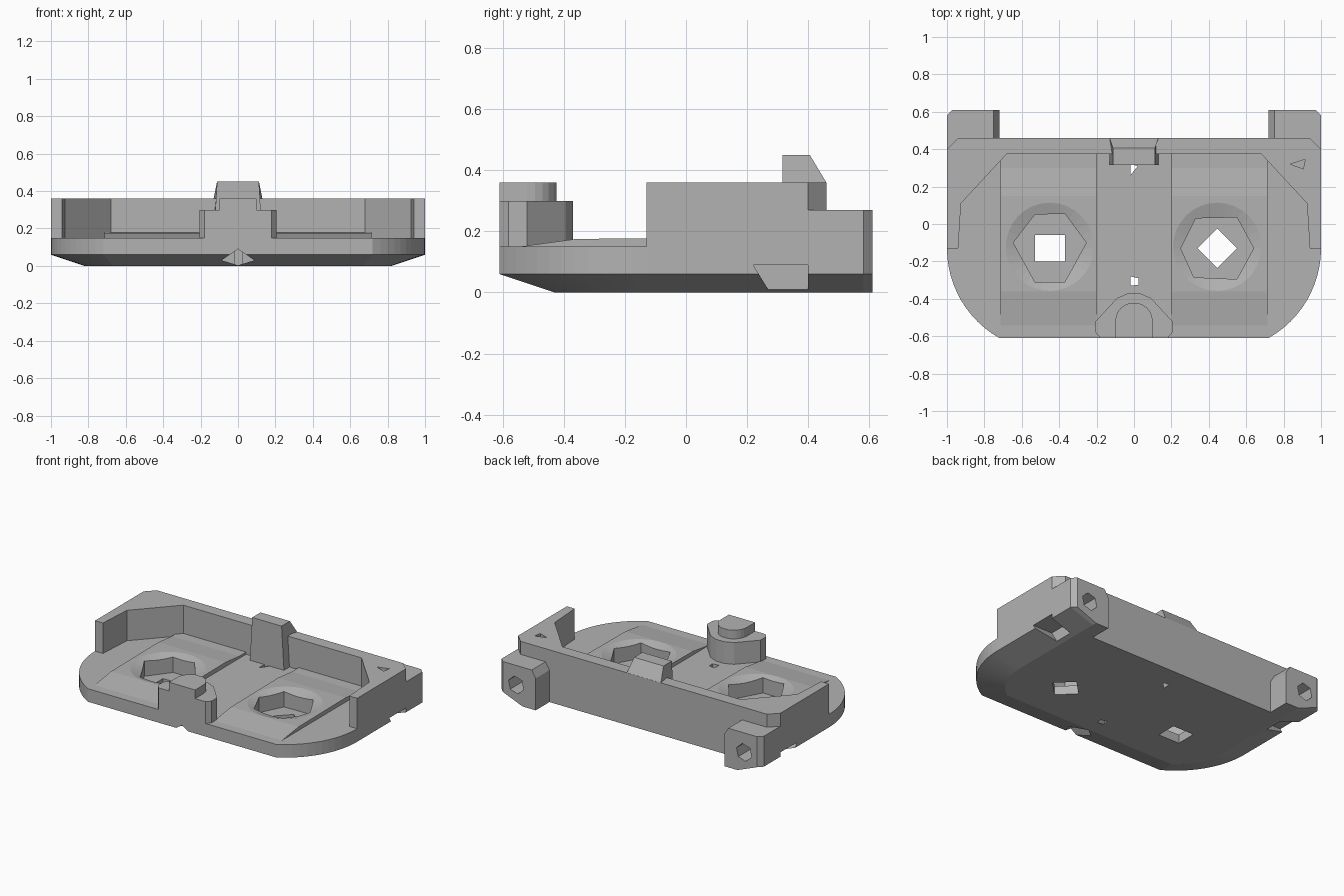
import bpy, bmesh, math

if "Cube" in bpy.data.objects:
    bpy.data.objects.remove(bpy.data.objects["Cube"])

grey = bpy.data.materials.new("light grey plastic")
grey.diffuse_color = (0.45, 0.45, 0.45, 1)
grey.use_nodes = True
grey.node_tree.nodes["Principled BSDF"].inputs["Base Color"].default_value = grey.diffuse_color


def loft(name, loops):
    """Closed solid through equal-length loops of 3D points."""
    bm = bmesh.new()
    rings = [[bm.verts.new(p) for p in loop] for loop in loops]
    n = len(rings[0])
    for a, b in zip(rings, rings[1:]):
        for i in range(n):
            j = (i + 1) % n
            bm.faces.new((a[i], a[j], b[j], b[i]))
    bm.faces.new(rings[0][::-1])
    bm.faces.new(rings[-1])
    bmesh.ops.recalc_face_normals(bm, faces=bm.faces[:])
    me = bpy.data.meshes.new(name)
    bm.to_mesh(me)
    bm.free()
    me.materials.append(grey)
    ob = bpy.data.objects.new(name, me)
    bpy.context.collection.objects.link(ob)
    return ob


def prism(name, pts, a, b, axis="z"):
    """Extrude a 2D outline between a and b along an axis."""
    put = {"x": lambda p, t: (t, p[0], p[1]),
           "y": lambda p, t: (p[0], t, p[1]),
           "z": lambda p, t: (p[0], p[1], t)}[axis]
    return loft(name, [[put(p, t) for p in pts] for t in (a, b)])


def cut(target, cutter):
    mod = target.modifiers.new("cut", "BOOLEAN")
    mod.operation = "DIFFERENCE"
    mod.solver = "EXACT"
    mod.object = cutter
    bpy.context.view_layer.objects.active = target
    bpy.ops.object.modifier_apply(modifier=mod.name)


def mirror(pts):
    return pts + [(-x, y) for x, y in reversed(pts)]


def rect(x0, x1, y0, y1):
    return [(x0, y0), (x1, y0), (x1, y1), (x0, y1)]


def circle(cx, cy, r, n, turn=0.0):
    return [(cx + r * math.cos(turn + i * math.tau / n),
             cy + r * math.sin(turn + i * math.tau / n)) for i in range(n)]


# base plate with rounded front corners and chamfered underside
def outline(r, front, z):
    end = math.asin((front + 0.13) / r)
    side = [(0.449 + r, 0.46)]
    side += [(0.449 + r * math.cos(end * i / 12), -0.13 + r * math.sin(end * i / 12))
             for i in range(13)]
    return [(x, y, z) for x, y in mirror(side)]


base = loft("base_plate", [outline(0.371, -0.43, 0), outline(0.551, -0.61, 0.06),
                           outline(0.551, -0.61, 0.15)])

# U-shaped rim, with clipped rear corners on the upper half
inner = [(0.94, -0.13), (0.925, 0.11), (0.68, 0.375)]
rim_low = prism("rim_lower", mirror([(1, 0.46), (1, -0.13)] + inner), 0.15, 0.27)
rim_top = prism("rim_upper", mirror([(0.94, 0.46), (1, 0.40), (1, -0.13)] + inner), 0.27, 0.36)

# raised floor pads that ramp up from the front
pads = []
for s in (-1, 1):
    ramp = [(-0.58, 0.145), (-0.36, 0.175), (0.15, 0.18), (0.30, 0.165),
            (0.375, 0.165), (0.375, 0.145)]
    pads.append(prism("floor_pad", ramp, s * 0.20, s * 0.715, "x"))

# stepped post at the front
post = [(0.18, -0.61), (0.205, -0.58), (0.205, -0.52), (0.09, -0.395), (0.03, -0.37)]
prism("front_post", mirror(post), 0.149, 0.30)
arch = [(0.1, -0.61)] + [(0.1 * math.cos(a * math.pi / 12), -0.52 + 0.1 * math.sin(a * math.pi / 12))
                         for a in range(6)]
prism("front_post_cap", mirror(arch), 0.299, 0.36)

# latch at the rear centre, slightly tapered in width
latch = [(0.315, 0.15), (0.315, 0.45), (0.405, 0.45), (0.459, 0.36), (0.459, 0.15)]
loft("rear_latch", [[(s * (0.13 if z < 0.43 else 0.112), y, z) for y, z in latch]
                    for s in (-1, 1)])

# rear mounting lugs with bolt holes, and side notches
for s in (-1, 1):
    prof = [(0.72, 0), (0.82, 0), (1, 0.06), (1, 0.27), (0.75, 0.27), (0.72, 0.22)]
    lug = loft("rear_lug", [[(s * min(x, m), y, z) for x, z in prof]
                            for y, m in ((0.46, 1), (0.58, 1), (0.61, 0.97))])
    bolt = prism("bolt_cutter", circle(s * 0.87, 0.135, 0.06, 6, 0.3), 0.41, 0.7, "y")
    notch = prism("notch_cutter", [(0.22, 0.09), (0.287, -0.02), (0.40, -0.02), (0.40, 0.09)],
                  s * 0.85, s * 1.1, "x")
    for part in (lug, base, rim_low):
        cut(part, bolt)
    cut(base, notch)
    for c in (bolt, notch):
        bpy.data.objects.remove(c)

# hexagonal pockets, shallow dishes and through holes
hex_l = [(-0.645, -0.1), (-0.53, 0.05), (-0.37, 0.055), (-0.255, -0.1), (-0.37, -0.31), (-0.53, -0.31)]
hex_r = [(0.25, -0.13), (0.33, 0.03), (0.55, 0.035), (0.64, -0.13), (0.55, -0.295), (0.32, -0.285)]
cutters = [prism("pocket_cutter", h, 0.06, 0.3) for h in (hex_l, hex_r)]
for cx in (-0.45, 0.445):
    cutters.append(loft("dish_cutter", [[(x, y, z) for x, y in circle(cx, -0.13, r, 32)]
                                        for r, z in ((0.15, 0.153), (0.27, 0.187))]))
cutters += [prism("hole_cutter", o, -0.1, 0.3) for o in (
    rect(-0.53, -0.37, -0.2, -0.06),
    circle(0.445, -0.13, 0.105, 4),
    [(-0.02, -0.33), (0.025, -0.325), (0.025, -0.29), (-0.02, -0.28)],
    [(-0.02, 0.26), (0.02, 0.31), (-0.02, 0.32)])]
# diamond tunnel in the front edge
cutters.append(prism("tunnel_cutter", [(0, 0.09), (0.088, 0.03), (0, 0.003), (-0.088, 0.03)],
                     -0.7, -0.31, "y"))
for c in cutters:
    cut(base, c)
    if c.name.startswith(("pocket", "dish")):
        for p in pads:
            cut(p, c)
for c in cutters:
    bpy.data.objects.remove(c)

# small triangular pointer sunk in the rim top
tri = prism("pointer_cutter", [(0.835, 0.32), (0.905, 0.295), (0.915, 0.345)], 0.30, 0.5)
cut(rim_top, tri)
bpy.data.objects.remove(tri)
